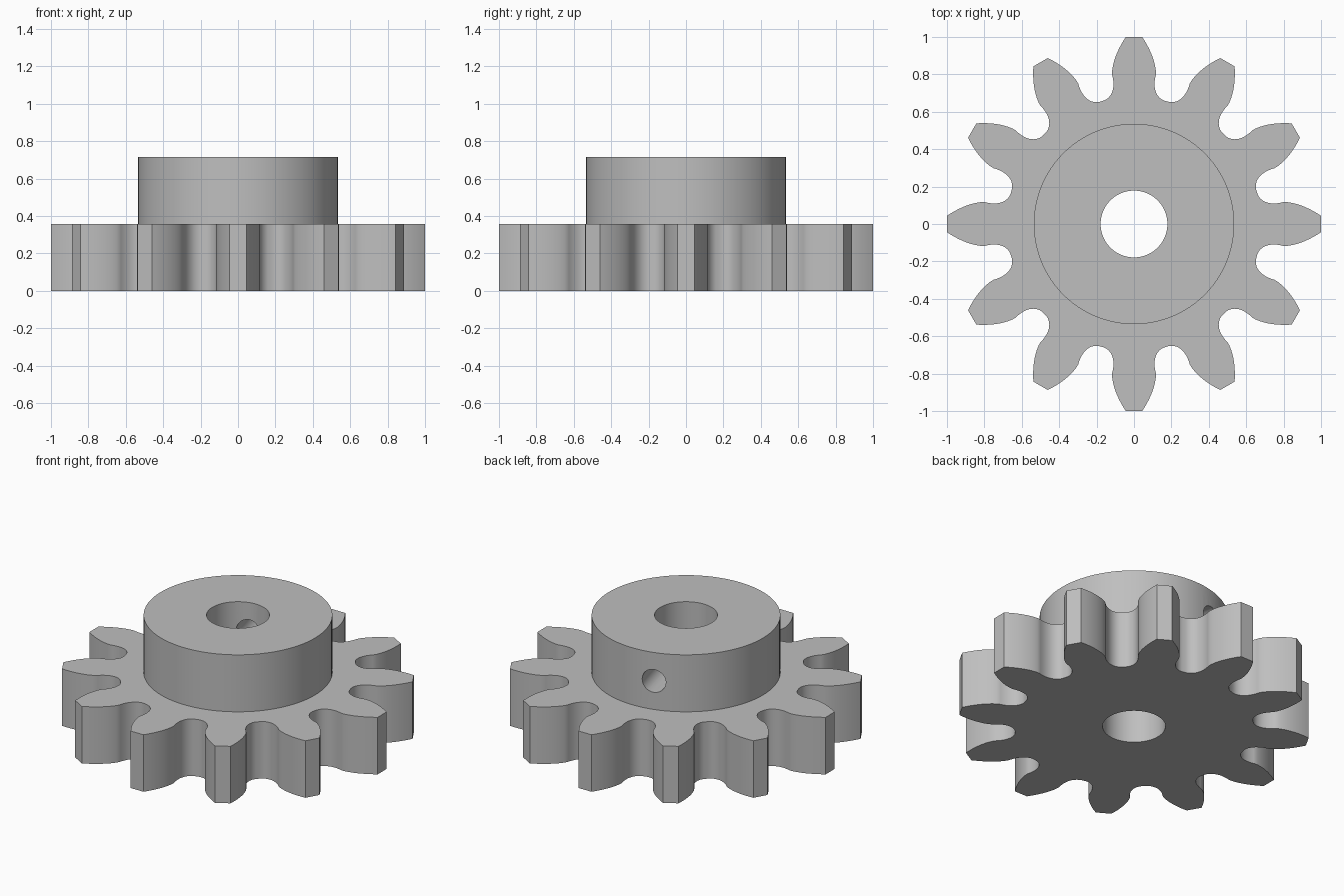
import bpy, bmesh, math
from mathutils import Vector, Matrix

if "Cube" in bpy.data.objects:
    bpy.data.objects.remove(bpy.data.objects["Cube"], do_unlink=True)

# Gear proportions, all derived from the module
TEETH = 12
MOD = 2 / (TEETH + 2)
PRESSURE = math.radians(20)
PITCH_R = TEETH * MOD / 2
BASE_R = PITCH_R * math.cos(PRESSURE)
FACE_H, TOP_H = 2.5 * MOD, 5 * MOD
HUB_R, BORE_R, SCREW_R = 3.75 * MOD, 1.25 * MOD, 0.5 * MOD
HALF_STEP = math.pi / TEETH

steel = bpy.data.materials.new("plain_grey_steel")
steel.use_nodes = True
grey = (0.52, 0.52, 0.52, 1)
steel.diffuse_color = grey
steel.node_tree.nodes["Principled BSDF"].inputs["Base Color"].default_value = grey


def tooth_half_angle(r):
    """Half angle of an involute tooth at radius r."""
    inv = lambda a: math.tan(a) - a
    return HALF_STEP / 2 + inv(PRESSURE) - inv(math.acos(min(1, BASE_R / r)))


def flank():
    """Half a tooth as (radius, angle from tooth centre), root to tip."""
    round_r = 0.38 * MOD
    depth = 1.25 * MOD - round_r
    offset = 0.064 * MOD
    points = []
    # undercut root fillet, traced by a rounded rack tip
    for i in range(60):
        phi = -offset / PITCH_R + 0.02 * i
        centre = Vector((offset + PITCH_R * phi, PITCH_R - depth))
        p = centre + round_r * (centre - Vector((0, PITCH_R))).normalized()
        p = Matrix.Rotation(phi, 2) @ p
        r, angle = p.length, HALF_STEP - math.atan2(p.x, p.y)
        if r > BASE_R and angle > tooth_half_angle(r):
            break
        points.append((r, angle))
    # involute flank
    start = max(points[-1][0], BASE_R)
    for i in range(1, 13):
        r = start + (1 - start) * i / 12
        points.append((r, tooth_half_angle(r)))
    return points


def new_object(name, bm):
    bmesh.ops.recalc_face_normals(bm, faces=bm.faces)
    mesh = bpy.data.meshes.new(name)
    bm.to_mesh(mesh)
    bm.free()
    mesh.materials.append(steel)
    obj = bpy.data.objects.new(name, mesh)
    bpy.context.collection.objects.link(obj)
    return obj


def cylinder(name, radius, length, matrix, sides=96):
    bm = bmesh.new()
    bmesh.ops.create_cone(bm, cap_ends=True, segments=sides, radius1=radius,
                          radius2=radius, depth=length, matrix=matrix)
    return new_object(name, bm)


def combine(body, tool, operation):
    mod = body.modifiers.new(tool.name, "BOOLEAN")
    mod.operation, mod.solver, mod.object = operation, "EXACT", tool
    bpy.context.view_layer.objects.active = body
    bpy.ops.object.modifier_apply(modifier=mod.name)
    bpy.data.objects.remove(tool, do_unlink=True)


# Toothed wheel: repeat the mirrored flank around the axis and extrude
half = flank()
bm = bmesh.new()
outline = []
for t in range(TEETH):
    centre = 2 * HALF_STEP * t
    tooth = [(r, -a) for r, a in half] + [(r, a) for r, a in reversed(half[1:])]
    outline += [bm.verts.new((r * math.cos(centre + a), r * math.sin(centre + a), 0))
                for r, a in tooth]
face = bm.faces.new(outline)
side = bmesh.ops.extrude_face_region(bm, geom=[face])["geom"]
bmesh.ops.translate(bm, vec=(0, 0, FACE_H),
                    verts=[v for v in side if isinstance(v, bmesh.types.BMVert)])
gear = new_object("gear_wheel_with_hub", bm)

# Hub on top, sunk into the wheel
hub_bottom = FACE_H / 2
hub = cylinder("hub", HUB_R, TOP_H - hub_bottom,
               Matrix.Translation((0, 0, (TOP_H + hub_bottom) / 2)))
combine(gear, hub, "UNION")

# Shaft bore
combine(gear, cylinder("bore_cutter", BORE_R, 2, Matrix.Identity(4)), "DIFFERENCE")

# Set screw hole through the back wall of the hub, in line with a tooth gap
direction = math.pi / 2 + HALF_STEP
screw = (Matrix.Rotation(direction, 4, "Z")
         @ Matrix.Translation((0.4, 0, (FACE_H + TOP_H) / 2))
         @ Matrix.Rotation(math.pi / 2, 4, "Y"))
combine(gear, cylinder("screw_cutter", SCREW_R, 0.7, screw, 48), "DIFFERENCE")

# Smooth curved walls, sharp rims
bpy.ops.object.select_all(action="DESELECT")
gear.select_set(True)
bpy.context.view_layer.objects.active = gear
bpy.ops.object.shade_smooth_by_angle(angle=math.radians(30))
